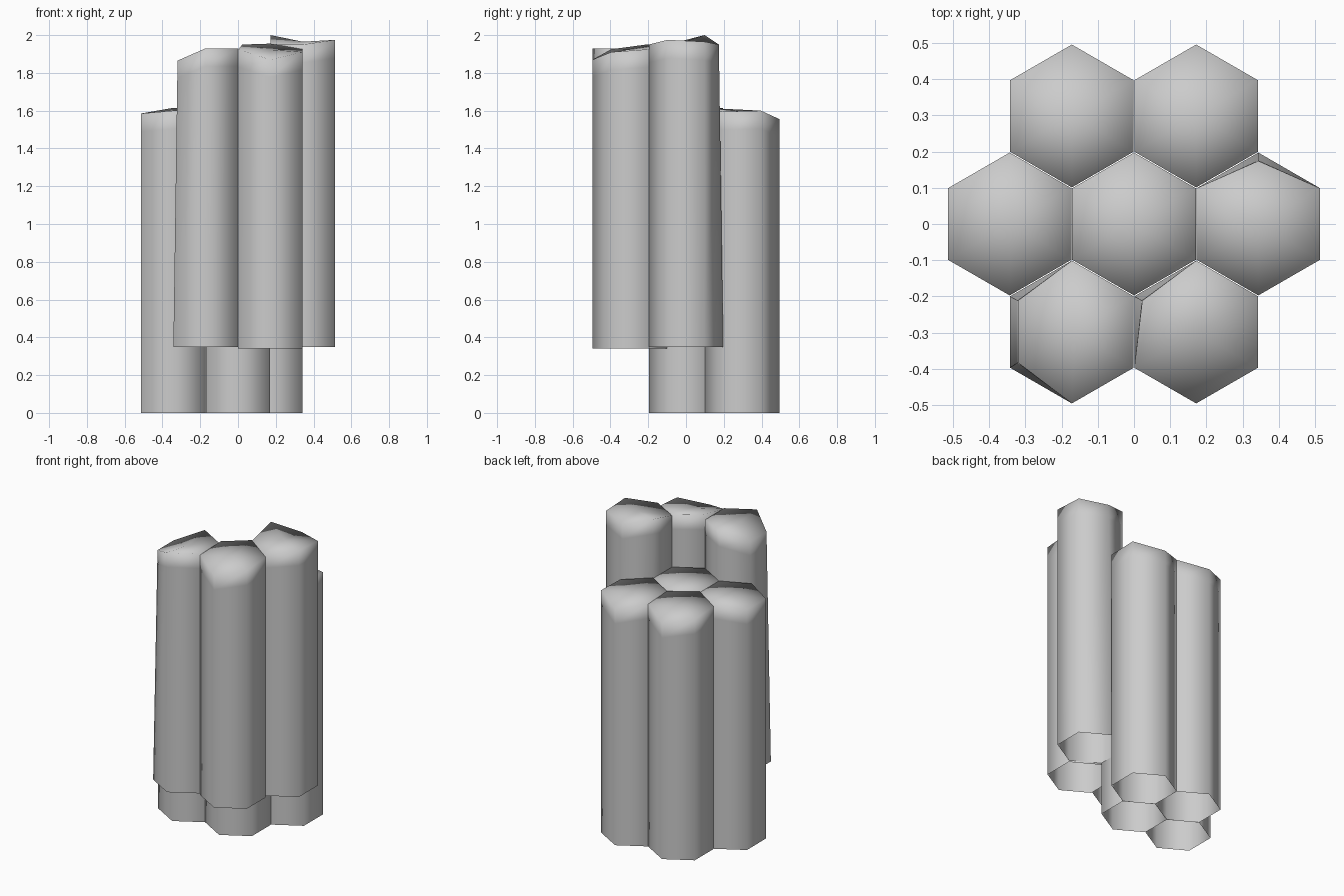
import bpy, bmesh
from math import cos, sin, radians
from mathutils import Vector

if "Cube" in bpy.data.objects:
    bpy.data.objects.remove(bpy.data.objects["Cube"])

R = 0.197           # hexagon corner radius
DX, DY = 0.343, 0.298


def column(name, cx, cy, z0, tops, shift=None):
    """Open-bottomed hexagonal column; tops = corner heights starting at the
    right-front corner, going counter-clockwise (RF, RB, B, LB, LF, F)."""
    shift = shift or {}
    bm = bmesh.new()
    low, mid, high = [], [], []
    for i, z in enumerate(tops):
        a = radians(-30 + 60 * i)
        p = Vector((cx + R * cos(a), cy + R * sin(a), z0))
        sx, sy = shift.get(i, (0, 0))
        q = Vector((p.x + sx, p.y + sy, z))
        low.append(bm.verts.new(p))
        mid.append(bm.verts.new(p.lerp(q, 0.94)))
        high.append(bm.verts.new(q))
    for a, b in ((low, mid), (mid, high)):
        for i in range(6):
            j = (i + 1) % 6
            bm.faces.new((a[i], a[j], b[j], b[i]))
    # gently sloping broken top
    centre = bm.verts.new(sum((v.co for v in high), Vector()) / 6)
    for i in range(6):
        bm.faces.new((high[i], high[(i + 1) % 6], centre))
    for f in bm.faces:
        f.smooth = True
    me = bpy.data.meshes.new(name)
    bm.to_mesh(me)
    bm.free()
    ob = bpy.data.objects.new(name, me)
    bpy.context.collection.objects.link(ob)


# short columns standing on the ground
column("column_back_left", -DX / 2, DY, 0, (1.61, 1.60, 1.555, 1.59, 1.60, 1.615))
column("column_back_right", DX / 2, DY, 0, (1.595, 1.60, 1.555, 1.60, 1.61, 1.615))
column("column_left", -DX, 0, 0, (1.61, 1.61, 1.615, 1.585, 1.585, 1.60))
column("column_centre", 0, 0, 0, (1.61, 1.61, 1.60, 1.61, 1.61, 1.61))

# raised columns
column("column_right", DX, 0, 0.35, (1.975, 1.965, 1.95, 2.0, 1.95, 1.95),
       {2: (0, -0.023)})
column("column_front_left", -DX / 2, -DY, 0.35, (1.93, 1.93, 1.93, 1.865, 1.865, 1.93),
       {3: (0.022, -0.012), 4: (0.022, 0.014)})
column("column_front_right", DX / 2, -DY, 0.34, (1.91, 1.925, 1.955, 1.95, 1.925, 1.87),
       {3: (0.022, -0.012)})
